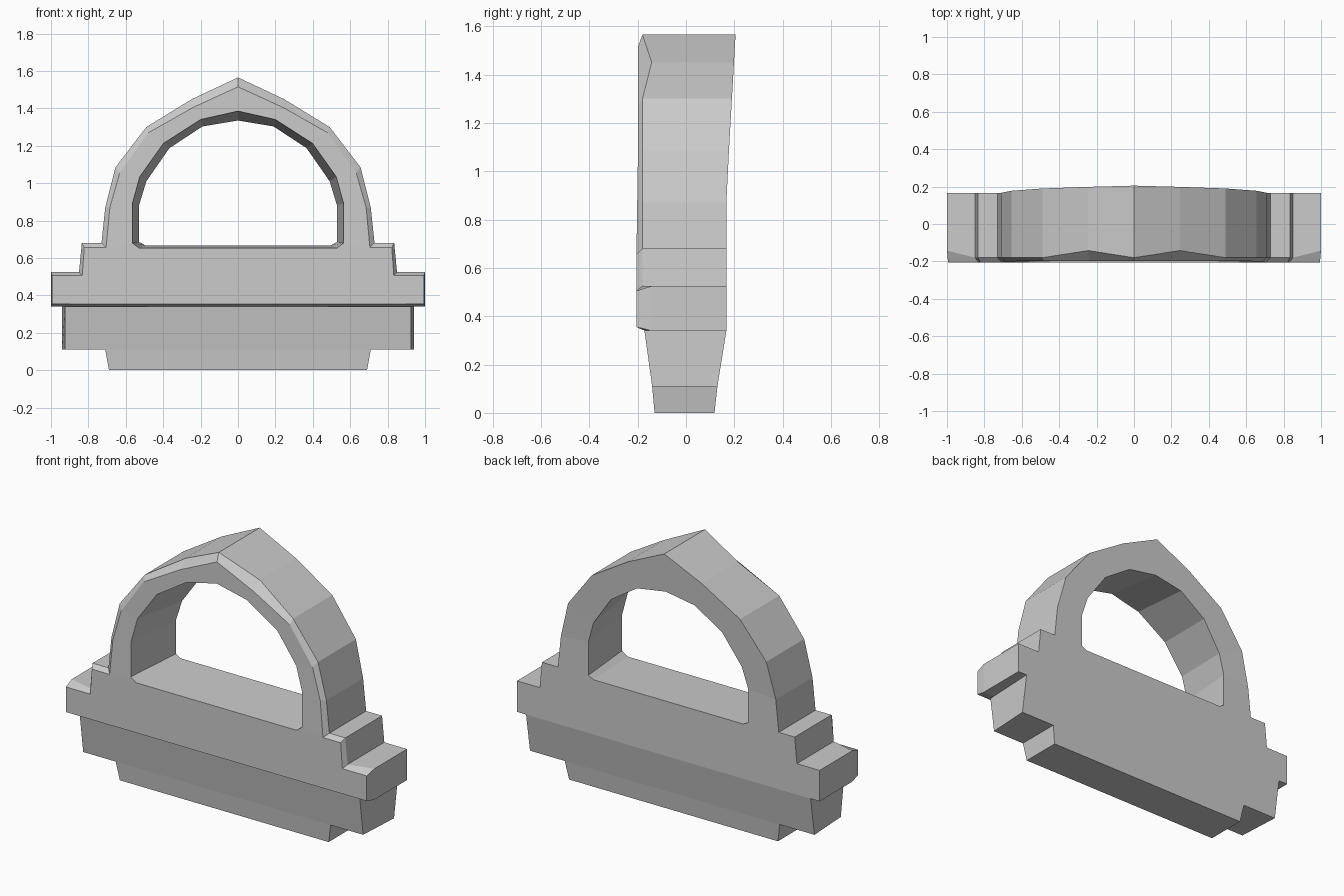
import bpy, bmesh

if "Cube" in bpy.data.objects:
    bpy.data.objects.remove(bpy.data.objects["Cube"])


def back_y(z):
    return 0.167 + 0.038 * max(0, z - 0.9) / 0.665


def front_y(z):
    return -0.205 + 0.006 * min(1, max(0, (z - 0.66) / 0.4))


def finish(name, bm):
    bmesh.ops.remove_doubles(bm, verts=bm.verts, dist=0.0005)
    bmesh.ops.recalc_face_normals(bm, faces=bm.faces)
    mesh = bpy.data.meshes.new(name)
    bm.to_mesh(mesh)
    bm.free()
    obj = bpy.data.objects.new(name, mesh)
    bpy.context.collection.objects.link(obj)
    return obj


# Right half outlines from the apex down: outer rim (x, z, y of chamfer edge)
rim = [(0, 1.565, -.18), (.245, 1.45, -.142), (.49, 1.30, -.18),
       (.655, 1.085, -.18), (.71, .87, -.18), (.73, .68, -.18),
       (.835, .68, -.18), (.85, .525, -.18), (1, .525, -.142),
       (1, .34, -.142), (0, .34, -.17)]
# Inset outline of the front face
inset = [(0, 1.515), (.24, 1.405), (.482, 1.268), (.632, 1.055), (.685, .87),
         (.705, .657), (.822, .657), (.833, .505), (.994, .505),
         (.994, .355), (0, .355)]
# Handle opening at the front and at the back
hole_front = [(0, 1.385), (.2, 1.34), (.398, 1.213), (.525, 1.035),
              (.565, .89), (.565, .68), (.53, .654), (0, .654)]
hole_back = [(0, 1.335), (.19, 1.303), (.367, 1.187), (.49, 1.01),
             (.528, .885), (.528, .685), (.495, .667), (0, .667)]
ARCH = 6  # points shared by the arch part of each outline

# Arched handle and stepped shoulders
bm = bmesh.new()
for s in (1, -1):
    def ring(pts):
        return [bm.verts.new((s * x, y, z)) for x, z, y in pts]
    f = ring([(x, z, front_y(z)) for x, z in inset])
    m = ring(rim)
    b = ring([(x, z, back_y(z)) for x, z, _ in rim])
    hf = ring([(x, z, front_y(z)) for x, z in hole_front])
    hb = ring([(x, z, back_y(z)) for x, z in hole_back])

    def strip(p, q, n):
        for i in range(n - 1):
            bm.faces.new((p[i], p[i + 1], q[i + 1], q[i]))
    strip(f, m, len(f))
    strip(m, b, len(m))
    strip(hf, hb, len(hf))
    for outer, inner in ((f, hf), (b, hb)):
        strip(outer, inner, ARCH)
        bm.faces.new(outer[ARCH - 1:] + inner[ARCH - 1:][::-1])
finish("arched_handle_body", bm)


# Tapered blocks below; each level is (z, front half width, back half width, front y, back y)
def tapered_block(name, low, high):
    bm = bmesh.new()
    lo, hi = [[bm.verts.new(c) for c in ((-wf, yf, z), (wf, yf, z), (wb, yb, z), (-wb, yb, z))]
              for z, wf, wb, yf, yb in (low, high)]
    for i in range(4):
        j = (i + 1) % 4
        bm.faces.new((lo[i], lo[j], hi[j], hi[i]))
    bm.faces.new(lo)
    bm.faces.new(hi)
    return finish(name, bm)


tapered_block("lower_block", (.11, .925, .94, -.14, .13), (.34, .925, .94, -.172, .167))
tapered_block("foot_block", (0, .69, .69, -.13, .118), (.11, .71, .71, -.14, .13))
